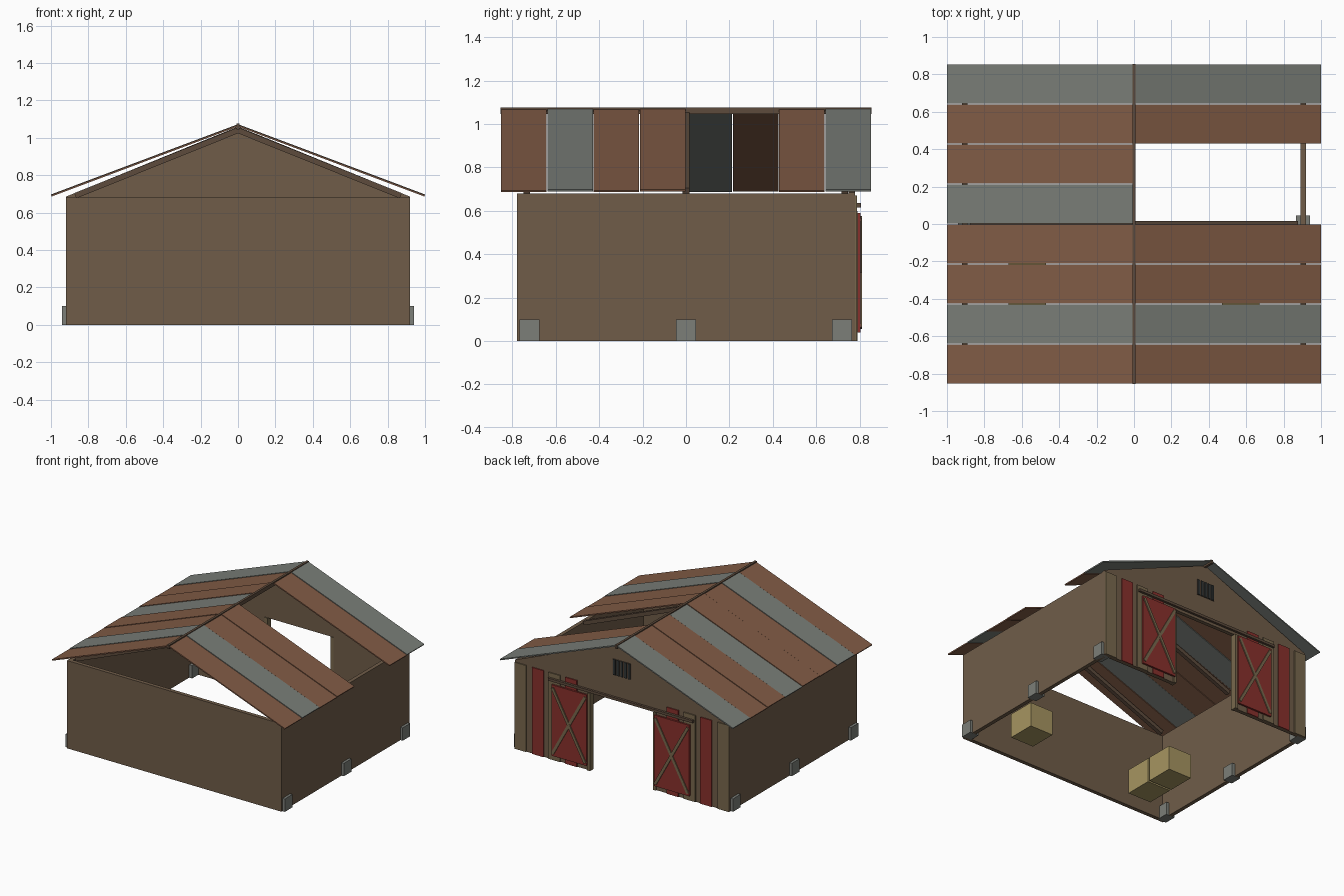
import bpy, bmesh, math
from mathutils import Vector, Matrix

if "Cube" in bpy.data.objects:
    bpy.data.objects.remove(bpy.data.objects["Cube"])


def mat(name, r, g, b):
    m = bpy.data.materials.new(name)
    m.diffuse_color = (r, g, b, 1)
    m.use_nodes = True
    m.node_tree.nodes["Principled BSDF"].inputs["Base Color"].default_value = m.diffuse_color
    return m


WALL = mat("wall_wood", .16, .108, .066)
TAN = mat("pale_wood", .19, .14, .075)
TIMBER = mat("dark_timber", .11, .07, .045)
RED = mat("red_paint", .25, .03, .025)
RUST = mat("rusty_sheet", .22, .105, .06)
METAL = mat("grey_sheet", .19, .205, .185)
STONE = mat("stone", .2, .21, .19)
HAY = mat("hay", .38, .3, .12)
DARK = mat("dark_iron", .03, .035, .035)


def finish(name, bm, material):
    bmesh.ops.recalc_face_normals(bm, faces=bm.faces)
    me = bpy.data.meshes.new(name)
    bm.to_mesh(me)
    bm.free()
    me.materials.append(material)
    ob = bpy.data.objects.new(name, me)
    bpy.context.collection.objects.link(ob)
    return ob


def box(name, x, y, z, material):
    """Box from (min, max) ranges."""
    bm = bmesh.new()
    size = [r[1] - r[0] for r in (x, y, z)]
    mid = Vector([(r[0] + r[1]) / 2 for r in (x, y, z)])
    bmesh.ops.create_cube(bm, size=1, matrix=Matrix.Translation(mid) @ Matrix.Diagonal((*size, 1)))
    return finish(name, bm, material)


def prism(name, pts, y0, y1, material):
    """Outline in x, z pushed from y0 to y1."""
    bm = bmesh.new()
    face = bm.faces.new([bm.verts.new((x, y0, z)) for x, z in pts])
    res = bmesh.ops.extrude_face_region(bm, geom=[face])
    vs = [v for v in res["geom"] if isinstance(v, bmesh.types.BMVert)]
    bmesh.ops.translate(bm, verts=vs, vec=(0, y1 - y0, 0))
    return finish(name, bm, material)


def strip(name, a, b, h, y0, y1, material):
    """Straight bar of height h between two x, z points."""
    a, b = Vector(a), Vector(b)
    d = (b - a).normalized()
    n = Vector((-d.y, d.x)) * h / 2
    return prism(name, [a - n, b - n, b + n, a + n], y0, y1, material)


# Walls: low front wall, two sides, gabled back wall with door opening
box("front_wall", (-.92, .92), (-.78, -.75), (0, .68), WALL)
prism("back_wall", [(-.92, 0), (-.28, 0), (-.28, .6), (.28, .6), (.28, 0), (.92, 0),
                    (.92, .685), (0, 1.06), (-.92, .685)], .75, .78, WALL)

for s, side in ((1, "right"), (-1, "left")):
    def rng(a, b):
        return tuple(sorted((s * a, s * b)))

    box(f"{side}_wall", rng(.89, .92), (-.75, .75), (0, .68), WALL)

    # Foundation stones
    for y in (-.722, 0, .72):
        box(f"{side}_stone", rng(.865, .94), (y - .046, y + .046), (0, .1), STONE)

    # Rafters
    for y in (-.75, 0, .75):
        yc = min(max(y, -.735), .732)
        strip(f"{side}_rafter", (0, 1.04), (s * .87, .69), .03, yc - .015, yc + .015, TIMBER)

    # Roof sheets, two of them missing on the right
    step = 1.71 / 8
    for i, m in enumerate((RUST, METAL, RUST, RUST, METAL, RUST, RUST, METAL)):
        if s == 1 and i in (4, 5):
            continue
        y = -.855 + i * step
        lift = .003 * (i % 2)
        strip(f"{side}_roof_sheet", (0, 1.065 + lift), (s * .998, .69 + lift), .009,
              y + .002, y + step - .002, m)

    # Alternating planks on the back wall
    for x, m in ((.82, TAN), (.67, RED), (.53, TAN), (.385, RED)):
        box(f"{side}_plank", rng(x, x + .1), (.78, .788), (0, .67), m)
    box(f"{side}_door_jamb", rng(.27, .295), (.745, .79), (0, .6), TAN)

    # Sliding door with cross bracing
    box(f"{side}_door", rng(.29, .59), (.79, .804), (.04, .59), RED)
    strip(f"{side}_door_brace_a", (s * .3, .06), (s * .58, .57), .022, .804, .812, TAN)
    strip(f"{side}_door_brace_b", (s * .58, .06), (s * .3, .57), .022, .804, .811, TAN)

box("door_rail", (-.62, .62), (.788, .806), (.615, .635), TIMBER)
box("ridge_beam", (-.009, .009), (-.855, .855), (1.045, 1.075), TIMBER)

# Gable vent
box("vent_back", (-.08, .08), (.78, .783), (.80, .92), TIMBER)
for i in range(5):
    x = -.064 + i * .032
    box("vent_bar", (x - .01, x + .01), (.783, .79), (.80, .92), DARK)

# Hay bales
for x, y in ((.47, -.55), (-.67, -.62), (-.67, -.39)):
    box("hay_bale", (x, x + .2), (y, y + .215), (0, .19), HAY)
